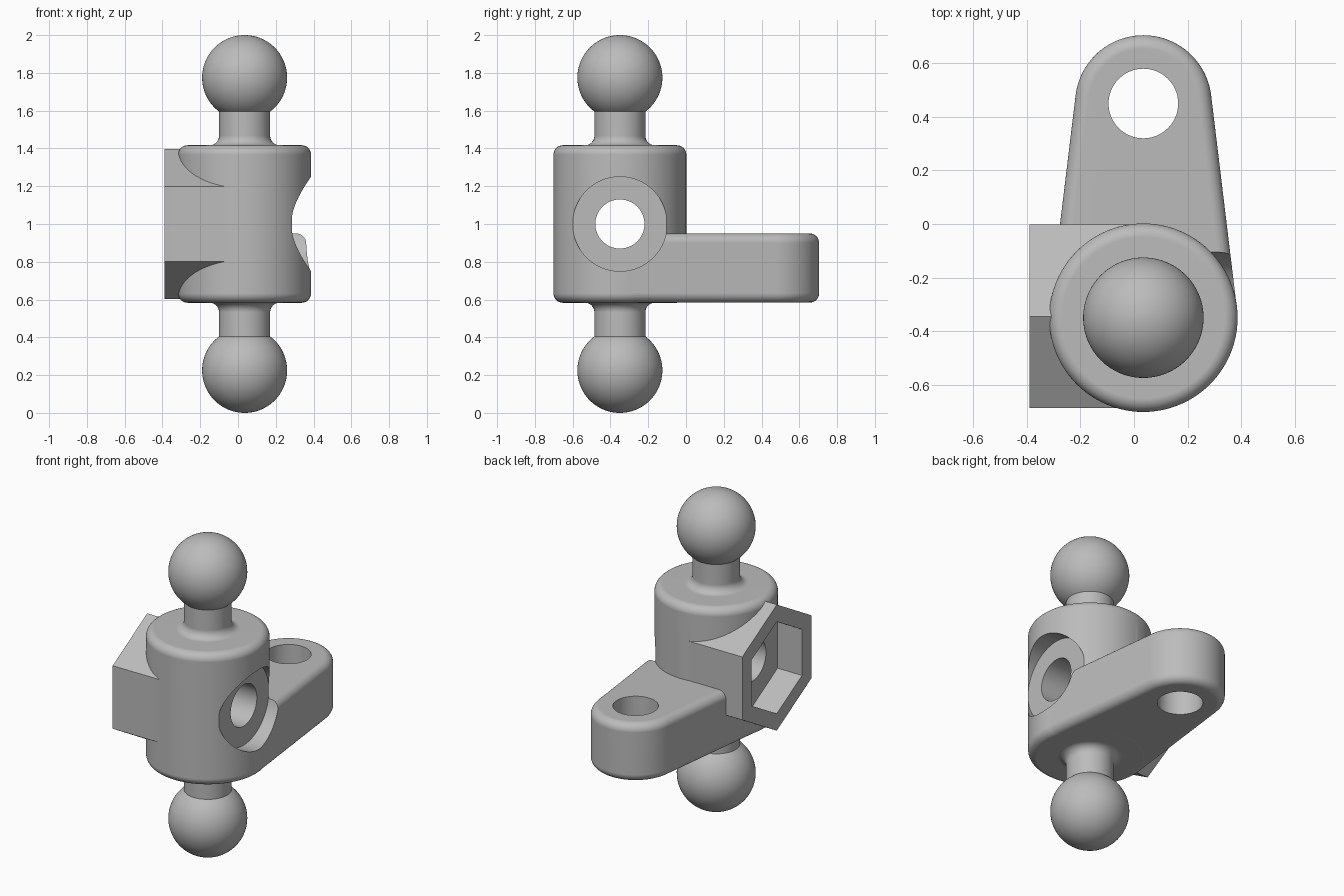
import bpy
import bmesh
from math import sin, cos, pi, asin, sqrt
from mathutils import Matrix, Vector

default = bpy.data.objects.get("Cube")
if default:
    bpy.data.objects.remove(default, do_unlink=True)

AX, AY, MID = 0.035, -0.35, 1.0      # axis of the ball stud, mid height
BODY_R, BODY_H = 0.352, 0.417        # barrel radius and half height
BALL_R, NECK_R, FILLET = 0.225, 0.135, 0.05
EYE_Y, EYE_R = 0.45, 0.255           # rounded end of the arm

grey = bpy.data.materials.new("plain grey")
grey.use_nodes = True
colour = (0.5, 0.5, 0.5, 1)
grey.diffuse_color = colour
grey.node_tree.nodes["Principled BSDF"].inputs["Base Color"].default_value = colour


def arc(cx, cy, r, start, end, n):
    """Points along an arc, both ends included."""
    angles = [start + (end - start) * i / n for i in range(n + 1)]
    return [(cx + r * cos(a), cy + r * sin(a)) for a in angles]


def ngon(n, r, cx, cy):
    return arc(cx, cy, r, pi / 2, pi / 2 + 2 * pi, n)[:-1]


def finish(name, bm):
    bmesh.ops.recalc_face_normals(bm, faces=bm.faces)
    mesh = bpy.data.meshes.new(name)
    bm.to_mesh(mesh)
    bm.free()
    mesh.materials.append(grey)
    obj = bpy.data.objects.new(name, mesh)
    bpy.context.collection.objects.link(obj)
    return obj


def prism(name, outline, axis, low, high, bevel=0):
    """Extrude a flat outline along x or z, optionally rounding its rims."""
    bm = bmesh.new()
    place = (lambda a, b: (low, a, b)) if axis == "x" else (lambda a, b: (a, b, low))
    face = bm.faces.new([bm.verts.new(place(a, b)) for a, b in outline])
    top = bmesh.ops.extrude_face_region(bm, geom=[face])["geom"]
    shift = Vector((1, 0, 0) if axis == "x" else (0, 0, 1)) * (high - low)
    bmesh.ops.translate(bm, vec=shift, verts=[v for v in top if isinstance(v, bmesh.types.BMVert)])
    if bevel:
        rims = [e for e in bm.edges if abs(e.verts[0].co.z - e.verts[1].co.z) < 1e-5]
        bmesh.ops.bevel(bm, geom=rims, offset=bevel, segments=8, profile=0.5, affect="EDGES")
    return finish(name, bm)


def boolean(target, tool, operation):
    """Join or cut with a tool, then discard it."""
    tool.hide_render = True
    mod = target.modifiers.new(operation, "BOOLEAN")
    mod.operation, mod.object, mod.solver = operation, tool, "EXACT"
    bpy.context.view_layer.objects.active = target
    bpy.ops.object.modifier_apply(modifier=mod.name)
    bpy.data.objects.remove(tool, do_unlink=True)


# Barrel with a ball stud at each end: half profile, mirrored and spun
ball_z = 1 - BALL_R
half = arc(BODY_R - FILLET, BODY_H - FILLET, FILLET, 0, pi / 2, 8)
half += arc(NECK_R + FILLET, BODY_H + FILLET, FILLET, -pi / 2, -pi, 8)
half += arc(0, ball_z, BALL_R, -asin(sqrt(BALL_R**2 - NECK_R**2) / BALL_R), pi / 2, 36)
profile = [(r, -z) for r, z in reversed(half)] + half
bm = bmesh.new()
verts = [bm.verts.new((max(r, 0), 0, z)) for r, z in profile]
edges = [bm.edges.new(pair) for pair in zip(verts, verts[1:])]
bmesh.ops.spin(bm, geom=verts + edges, cent=(0, 0, 0), axis=(0, 0, 1), angle=2 * pi, steps=96)
bmesh.ops.remove_doubles(bm, verts=bm.verts, dist=1e-5)
bmesh.ops.transform(bm, matrix=Matrix.Translation((AX, AY, MID)), verts=bm.verts)
body = finish("double_ball_mount", bm)

# Tapered arm: two circles joined by tangents, tucked just inside the barrel
base_r = BODY_R - 0.001
tilt = asin((base_r - EYE_R) / (EYE_Y - AY))
outline = arc(AX, EYE_Y, EYE_R, tilt, pi - tilt, 48)
outline += arc(AX, AY, base_r, pi - tilt, 2 * pi + tilt, 64)
arm = prism("arm", outline, "z", MID - BODY_H + 0.001, 0.95, FILLET)
boolean(body, arm, "UNION")

# Hexagonal boss on the right side
hex_y = -0.345
boolean(body, prism("hex_boss", ngon(6, 0.396, hex_y, MID), "x", -0.39, AX), "UNION")

# Nut pocket, bolt bore, counterbore and arm eye
cutters = [
    prism("nut_pocket", ngon(6, 0.289, hex_y, MID), "x", -0.5, -0.22),
    prism("bolt_bore", ngon(64, 0.13, AY, MID), "x", -0.5, 0.5),
    prism("counterbore", ngon(80, 0.25, AY, MID), "x", 0.285, 0.6),
    prism("arm_eye", ngon(64, 0.13, AX, EYE_Y), "z", 0.4, 1.2),
]
for cutter in cutters:
    boolean(body, cutter, "DIFFERENCE")

# Smooth curves, crisp edges
bpy.ops.object.select_all(action="DESELECT")
body.select_set(True)
bpy.context.view_layer.objects.active = body
bpy.ops.object.shade_smooth_by_angle(angle=pi / 6)
normals = body.modifiers.new("even_normals", "WEIGHTED_NORMAL")
normals.keep_sharp = True
